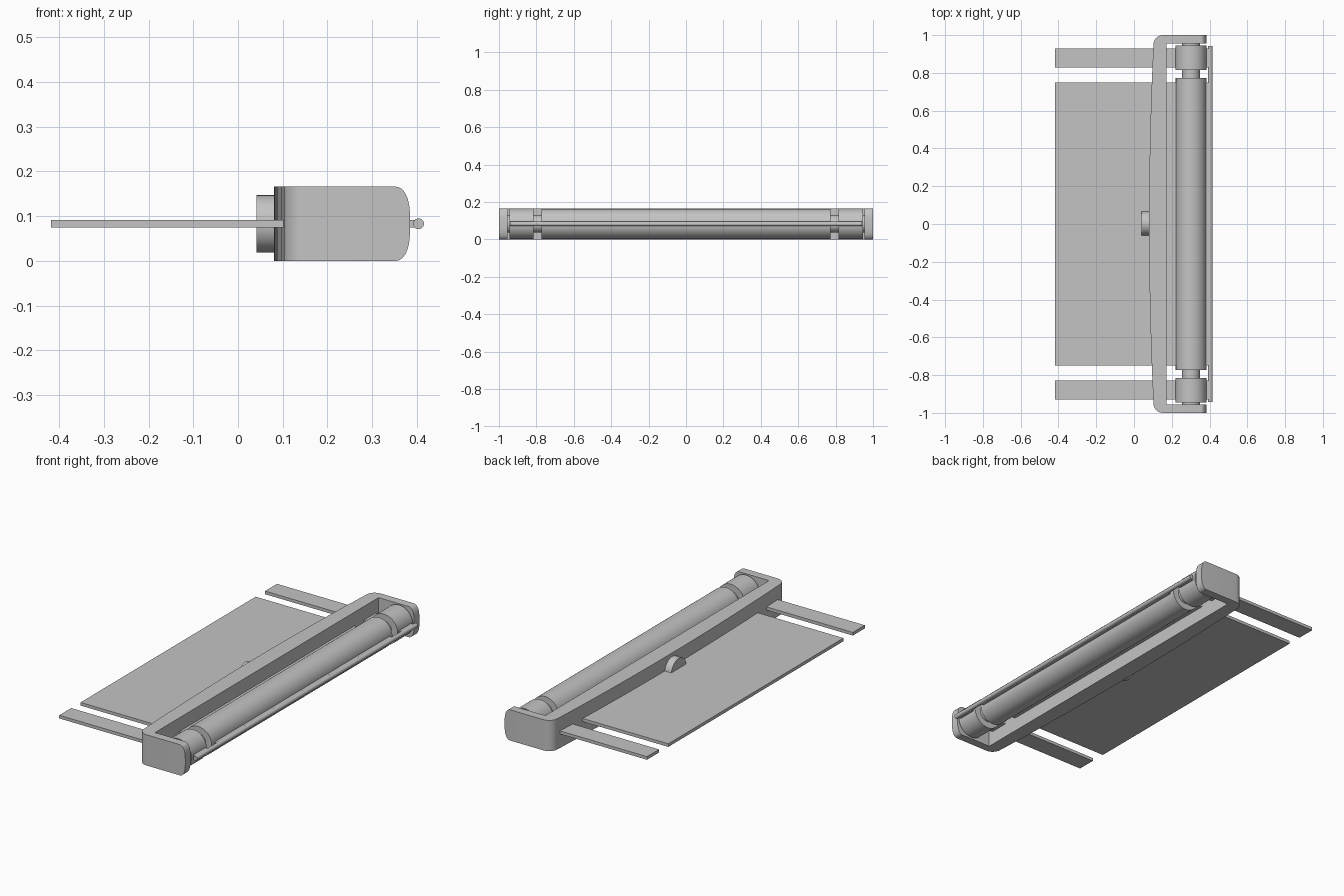
import bpy
import bmesh
import math

if "Cube" in bpy.data.objects:
    bpy.data.objects.remove(bpy.data.objects["Cube"], do_unlink=True)

GREY = (0.55, 0.55, 0.55, 1)
grey = bpy.data.materials.new("plain grey")
grey.diffuse_color = GREY
grey.use_nodes = True
grey.node_tree.nodes["Principled BSDF"].inputs["Base Color"].default_value = GREY

MID = 0.083      # height of the roller axis
AXIS_X = 0.302   # roller axis position


def finish(obj, name, smooth=True):
    obj.name = name
    obj.data.materials.clear()
    obj.data.materials.append(grey)
    if smooth:
        bpy.ops.object.select_all(action='DESELECT')
        obj.select_set(True)
        bpy.context.view_layer.objects.active = obj
        bpy.ops.object.shade_smooth_by_angle(angle=math.radians(30))
    return obj


def box(name, x, y, z):
    bpy.ops.mesh.primitive_cube_add(size=1, location=[sum(r) / 2 for r in (x, y, z)])
    obj = bpy.context.object
    obj.scale = [r[1] - r[0] for r in (x, y, z)]
    bpy.ops.object.transform_apply(location=False, rotation=False, scale=True)
    return finish(obj, name, smooth=False)


def rod(name, x, y0, y1, radius, sides=48):
    bpy.ops.mesh.primitive_cylinder_add(
        vertices=sides, radius=radius, depth=y1 - y0,
        location=(x, (y0 + y1) / 2, MID), rotation=(math.pi / 2, 0, 0))
    return finish(bpy.context.object, name)


def frame_outline(tip_x):
    """U-shaped plan with a bowed back and rounded outer corners."""
    r, back = 0.05, 0.103
    half = [(0.172, 0.955), (tip_x, 0.955), (tip_x, 1.0)]
    for i in range(9):
        a = math.pi / 2 + i * math.pi / 16
        half.append((back + r + r * math.cos(a), 1 - r + r * math.sin(a)))
    for i in range(9, 0, -1):
        y = 0.09 * i
        half.append((0.08 + 0.023 * (y / 0.95) ** 2, y))
    mirrored = [(x, -y) for x, y in reversed(half)]
    return half + [(0.08, 0)] + mirrored


# Frame: stacked outlines whose arm tips follow a rounded nose
bm = bmesh.new()
rings = []
STEPS = 20
for k in range(STEPS + 1):
    u = math.sin(math.pi * (k / STEPS - 0.5))
    tip = 0.353 + 0.032 * math.sqrt(max(0, 1 - abs(u) ** 3))
    z = MID + MID * u
    rings.append([bm.verts.new((x, y, z)) for x, y in frame_outline(tip)])
n = len(rings[0])
for low, high in zip(rings, rings[1:]):
    for i in range(n):
        j = (i + 1) % n
        bm.faces.new((low[i], low[j], high[j], high[i]))
bm.faces.new(rings[0])
bm.faces.new(rings[-1])
bmesh.ops.recalc_face_normals(bm, faces=bm.faces)
mesh = bpy.data.meshes.new("frame")
bm.to_mesh(mesh)
bm.free()
frame = bpy.data.objects.new("frame", mesh)
bpy.context.collection.objects.link(frame)
finish(frame, "frame")

# Roller assembly
rod("main_roller", AXIS_X, -0.772, 0.772, 0.081, 64)
rod("roller_shaft", AXIS_X, -0.957, 0.957, 0.047)
for side, s in (("left", 1), ("right", -1)):
    # "left" and "right" here are the two ends of the roller along y
    end = "rear" if s > 0 else "front"
    y = sorted((s * 0.815, s * 0.945))
    rod(end + "_end_roller", AXIS_X, y[0], y[1], 0.082, 64)
    y = sorted((s * 0.828, s * 0.93))
    box(end + "_strip", (-0.418, 0.404), y, (0.075, 0.092))

# Wide sheet and the thin bar along its edge
box("centre_sheet", (-0.418, 0.404), (-0.748, 0.748), (0.075, 0.092))
rod("edge_bar", 0.404, -0.942, 0.942, 0.012, 24)

# Round knob on the back of the frame
bpy.ops.mesh.primitive_cylinder_add(
    vertices=48, radius=0.064, depth=0.08,
    location=(0.081, 0.003, MID), rotation=(0, math.pi / 2, 0))
finish(bpy.context.object, "back_knob")
